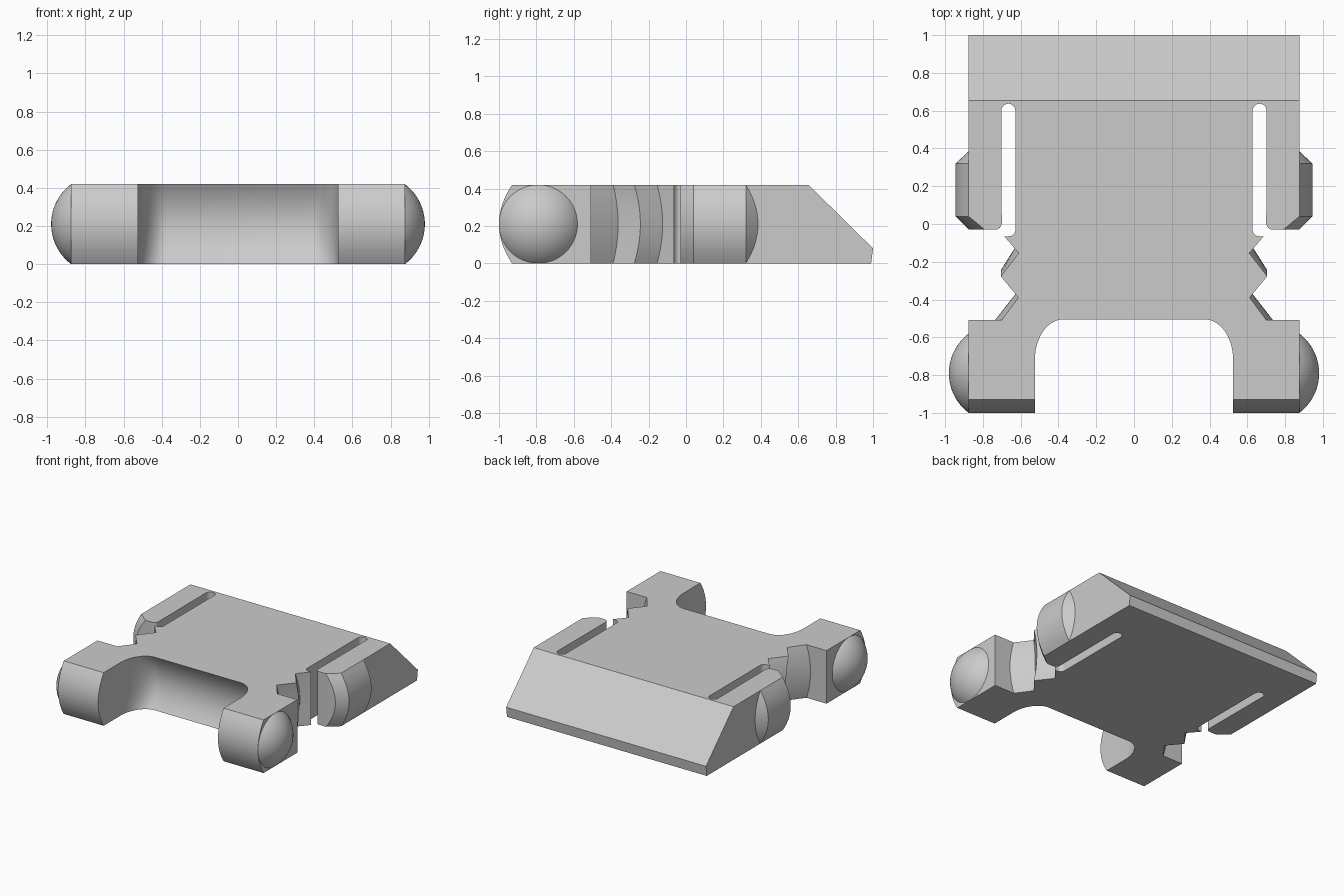
import bpy, bmesh, math
from mathutils import Matrix

if "Cube" in bpy.data.objects:
    bpy.data.objects.remove(bpy.data.objects["Cube"], do_unlink=True)

HEIGHT = 0.42
SIDE = 0.875     # half width of the block
BULGE = 0.07     # depth of the curved faces at mid height

grey = bpy.data.materials.new("plain_grey")
grey.use_nodes = True
color = (0.6, 0.6, 0.6, 1)
grey.diffuse_color = color
grey.node_tree.nodes["Principled BSDF"].inputs["Base Color"].default_value = color


def finish(bm, name):
    bmesh.ops.recalc_face_normals(bm, faces=bm.faces)
    mesh = bpy.data.meshes.new(name)
    bm.to_mesh(mesh)
    bm.free()
    mesh.materials.append(grey)
    obj = bpy.data.objects.new(name, mesh)
    bpy.context.collection.objects.link(obj)
    bpy.ops.object.select_all(action='DESELECT')
    obj.select_set(True)
    bpy.context.view_layer.objects.active = obj
    bpy.ops.object.shade_smooth_by_angle(angle=math.radians(25))
    return obj


def arc(cx, cy, rx, ry, start, end, steps=8):
    angles = [math.radians(start + (end - start) * i / steps) for i in range(steps + 1)]
    return [(cx + rx * math.cos(a), cy + ry * math.sin(a)) for a in angles]


def half_outline(z):
    """Left half of the horizontal section, from the back to the front."""
    u = 2 * z / HEIGHT - 1
    t = 1 - u * u
    s = BULGE * t
    back = 0.99 + z / 8 if z < 0.08 else 1 - (z - 0.08) * 0.345 / 0.34
    pts = [(SIDE, back)]
    # clip bump
    pts += [(SIDE, 0.32 + 0.93 * s), (SIDE + s, 0.32), (SIDE + s, 0.04),
            (0.79 + 1.2 * s, -0.03)]
    # clip arm end and slot
    pts += arc(0.735, 0.005, 0.035, 0.035, 270, 180)
    pts += arc(0.665, 0.60, 0.037, 0.037, 0, 180, 12)
    pts += arc(0.663, -0.03, 0.035, 0.035, 180, 270)
    # bent barbs
    pts += [(0.687, -0.065), (0.61 + 0.02 * t, -0.155 + 0.03 * t),
            (0.705, -0.277 + 0.033 * t), (0.612 + 0.01 * t, -0.39 + 0.027 * t),
            (0.70 + 0.035 * t, -0.508), (SIDE, -0.508)]
    # leg with a rounded front, then the hollow front recess
    pts += [(SIDE, -0.93 - s), (0.525, -0.93 - s)]
    pts += arc(0.375, -0.72, 0.15, 0.215 + s, 0, 90, 12)
    return pts


# Body: loft the mirrored outline through its height
levels = sorted([HEIGHT * i / 16 for i in range(17)] + [0.08])
bm = bmesh.new()
rings = []
for z in levels:
    half = half_outline(z)
    loop = half + [(-x, y) for x, y in reversed(half)]
    rings.append([bm.verts.new((x, y, z)) for x, y in loop])
for low, high in zip(rings, rings[1:]):
    n = len(low)
    for i in range(n):
        j = (i + 1) % n
        bm.faces.new((low[i], low[j], high[j], high[i]))
bm.faces.new(rings[0])
bm.faces.new(rings[-1])
bmesh.ops.remove_doubles(bm, verts=bm.verts, dist=0.00001)
finish(bm, "clip_body")

# Domed caps on the outer side of each leg
RADIUS = 0.2625
for side, name in ((1, "left_leg_dome"), (-1, "right_leg_dome")):
    bm = bmesh.new()
    bmesh.ops.create_uvsphere(bm, u_segments=48, v_segments=48, radius=RADIUS,
                              matrix=Matrix.Rotation(math.pi / 2, 4, 'Y'))
    bmesh.ops.translate(bm, verts=bm.verts,
                        vec=(side * (0.98 - RADIUS), -0.79, HEIGHT / 2))
    bmesh.ops.bisect_plane(bm, geom=bm.verts[:] + bm.edges[:] + bm.faces[:],
                           plane_co=(side * SIDE, 0, 0), plane_no=(side, 0, 0),
                           clear_inner=True)
    finish(bm, name)
